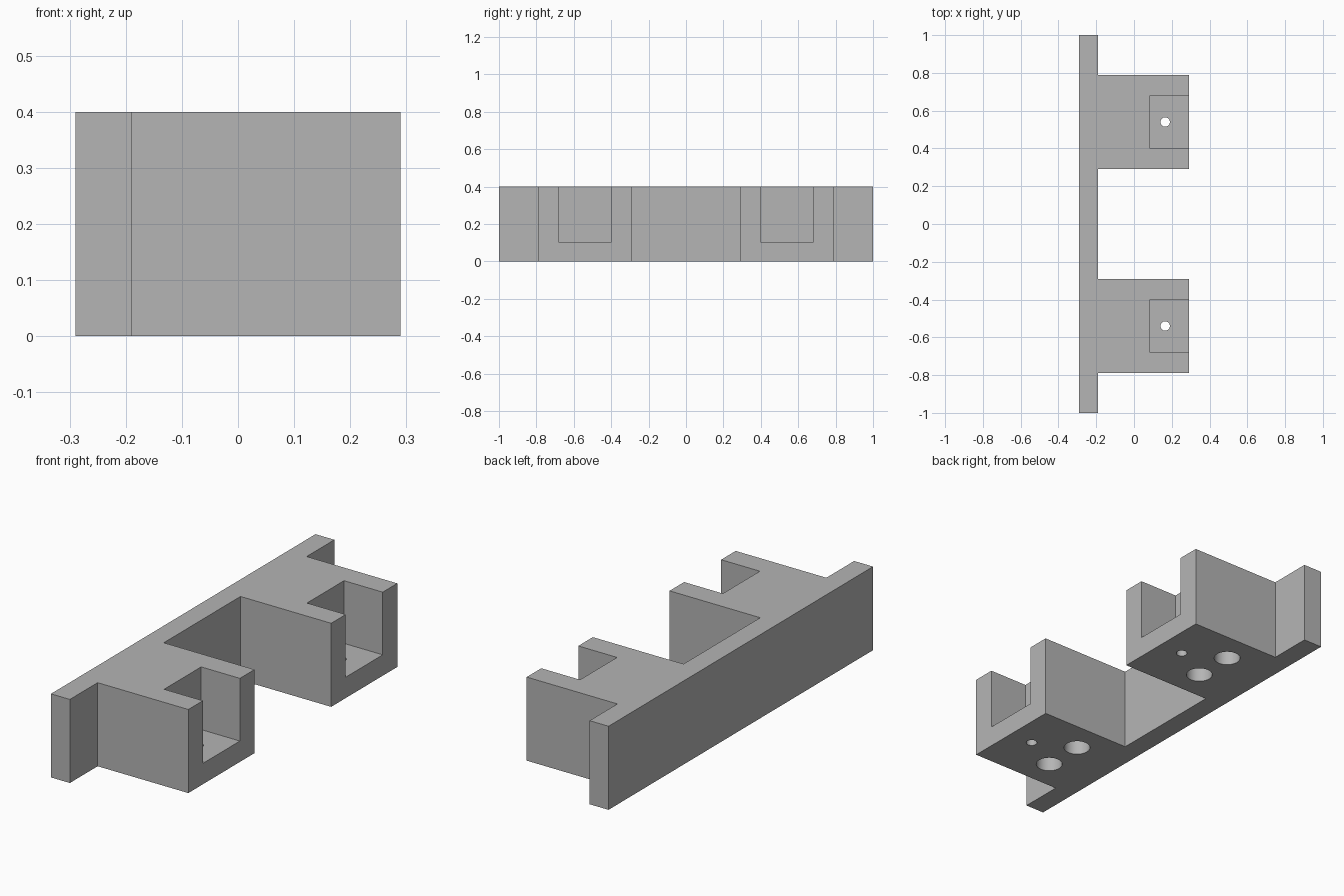
import bpy
import bmesh
from mathutils import Matrix, Vector

cube = bpy.data.objects.get("Cube")
if cube:
    bpy.data.objects.remove(cube, do_unlink=True)

HEIGHT = 0.4
BACK, PLATE, FRONT = -0.29, -0.19, 0.29   # x of plate back, plate face, block ends
BLOCK_Y, BLOCK_HALF = 0.54, 0.25

grey = bpy.data.materials.new("plain grey")
grey.use_nodes = True
colour = (0.46, 0.46, 0.46, 1)
grey.diffuse_color = colour
grey.node_tree.nodes["Principled BSDF"].inputs["Base Color"].default_value = colour


def make_object(name, bm):
    bmesh.ops.recalc_face_normals(bm, faces=bm.faces)
    mesh = bpy.data.meshes.new(name)
    bm.to_mesh(mesh)
    bm.free()
    mesh.materials.append(grey)
    obj = bpy.data.objects.new(name, mesh)
    bpy.context.collection.objects.link(obj)
    return obj


def add_box(bm, low, high):
    low, high = Vector(low), Vector(high)
    place = Matrix.Translation((low + high) / 2) @ Matrix.Diagonal((*(high - low), 1))
    bmesh.ops.create_cube(bm, size=1, matrix=place)


def add_drill(bm, x, y, radius, bottom, top):
    bmesh.ops.create_cone(bm, cap_ends=True, segments=48, radius1=radius, radius2=radius,
                          depth=top - bottom,
                          matrix=Matrix.Translation((x, y, (bottom + top) / 2)))


# Plate with two blocks, extruded from one outline
outline = [(BACK, -1), (PLATE, -1)]
for y in (-BLOCK_Y, BLOCK_Y):
    a, b = y - BLOCK_HALF, y + BLOCK_HALF
    outline += [(PLATE, a), (FRONT, a), (FRONT, b), (PLATE, b)]
outline += [(PLATE, 1), (BACK, 1)]
bm = bmesh.new()
base = bm.faces.new([bm.verts.new((x, y, 0)) for x, y in outline])
raised = bmesh.ops.extrude_face_region(bm, geom=[base])["geom"]
bmesh.ops.translate(bm, vec=(0, 0, HEIGHT),
                    verts=[v for v in raised if isinstance(v, bmesh.types.BMVert)])
bracket = make_object("bracket", bm)

# Cutters: open slots, screw holes through their floors, blind holes underneath
slots, drills = bmesh.new(), bmesh.new()
for y in (-BLOCK_Y, BLOCK_Y):
    add_box(slots, (0.085, y - 0.14, 0.1), (0.4, y + 0.14, 0.6))
    add_drill(drills, 0.165, y, 0.025, -0.1, 0.2)
    for side in (-1, 1):
        add_drill(drills, -0.025, y + side * 0.1, 0.06, -0.1, 0.2)
cutters = [make_object("slot_cutter", slots), make_object("hole_cutter", drills)]

for cutter in cutters:
    cutter.hide_render = True
    cut = bracket.modifiers.new(cutter.name, "BOOLEAN")
    cut.operation = "DIFFERENCE"
    cut.solver = "EXACT"
    cut.object = cutter

# Bake the cuts and drop the cutters
graph = bpy.context.evaluated_depsgraph_get()
graph.update()
result = bpy.data.meshes.new_from_object(bracket.evaluated_get(graph))
bracket.modifiers.clear()
bracket.data = result
result.materials.clear()
result.materials.append(grey)
for polygon in result.polygons:
    polygon.material_index = 0
for cutter in cutters:
    bpy.data.objects.remove(cutter, do_unlink=True)

# Smooth hole walls, crisp edges
bpy.ops.object.select_all(action="DESELECT")
bracket.select_set(True)
bpy.context.view_layer.objects.active = bracket
bpy.ops.object.shade_smooth_by_angle()
